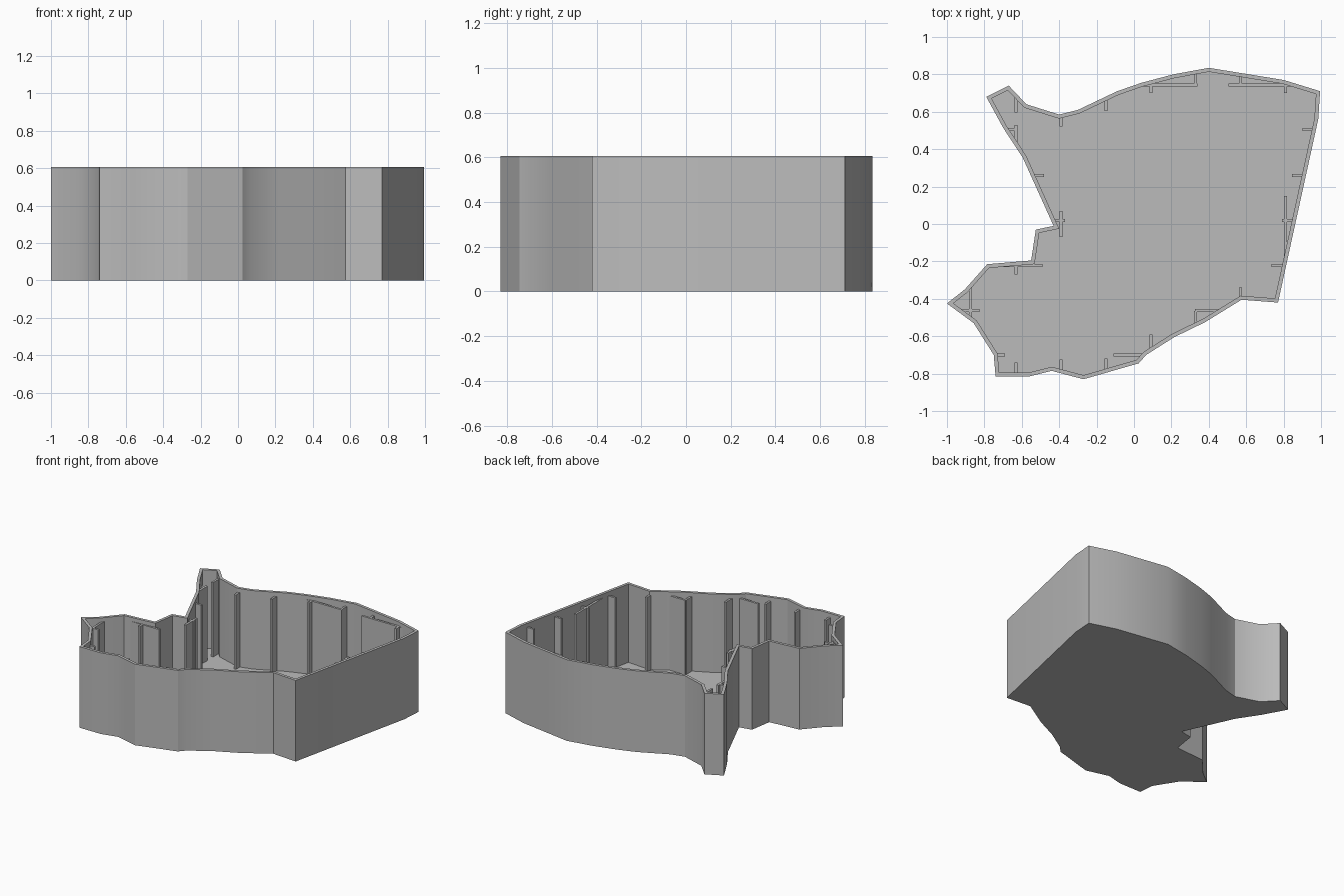
import bpy
import bmesh
from math import radians
from mathutils import Vector

cube = bpy.data.objects.get("Cube")
if cube:
    bpy.data.objects.remove(cube, do_unlink=True)

HEIGHT, WALL, FLOOR = 0.605, 0.021, 0.02
RIB_TOP, RIB_HALF = 0.575, 0.008

# Tray outline, clockwise seen from above
OUTLINE = [Vector(p) for p in (
    (-.79, .68), (-.67, .74), (-.575, .64), (-.4, .585), (-.3, .61),
    (-.09, .71), (.04, .755), (.21, .8), (.4, .835), (.8, .77),
    (.995, .71), (.985, .56), (.77, -.42), (.575, -.405), (.38, -.525),
    (.215, -.605), (.065, -.7), (.025, -.745), (-.27, -.83), (-.44, -.785),
    (-.56, -.815), (-.74, -.815), (-.75, -.7), (-.857, -.53), (-1, -.425),
    (-.905, -.35), (-.785, -.215), (-.55, -.195), (-.525, -.03),
    (-.43, -.01), (-.595, .355), (-.7, .515))]

grey = bpy.data.materials.new("plain grey")
GREY = (0.5, 0.5, 0.5, 1)
grey.diffuse_color = GREY
grey.use_nodes = True
grey.node_tree.nodes["Principled BSDF"].inputs["Base Color"].default_value = GREY


def inset(points, distance):
    """Move a clockwise outline inward with mitred corners."""
    result = []
    for i, p in enumerate(points):
        a = (p - points[i - 1]).normalized()
        b = (points[(i + 1) % len(points)] - p).normalized()
        na, nb = Vector((a.y, -a.x)), Vector((b.y, -b.x))
        result.append(p + (na + nb) * distance / (1 + na.dot(nb)))
    return result


def ring(bm, points, z):
    return [bm.verts.new((p.x, p.y, z)) for p in points]


def bridge(bm, low, high):
    for i in range(len(low)):
        bm.faces.new((low[i - 1], low[i], high[i], high[i - 1]))


def make_object(name, bm):
    bmesh.ops.recalc_face_normals(bm, faces=bm.faces)
    mesh = bpy.data.meshes.new(name)
    bm.to_mesh(mesh)
    bm.free()
    mesh.materials.append(grey)
    obj = bpy.data.objects.new(name, mesh)
    bpy.context.collection.objects.link(obj)
    return obj


def activate(obj):
    bpy.ops.object.select_all(action='DESELECT')
    obj.select_set(True)
    bpy.context.view_layer.objects.active = obj


# Open tray: outer wall, rim, inner wall and floor
bm = bmesh.new()
inner = inset(OUTLINE, WALL)
rings = [ring(bm, OUTLINE, 0), ring(bm, OUTLINE, HEIGHT),
         ring(bm, inner, HEIGHT), ring(bm, inner, FLOOR)]
for low, high in zip(rings, rings[1:]):
    bridge(bm, low, high)
bm.faces.new(rings[0])
bm.faces.new(rings[-1])
tray = make_object("tray", bm)
activate(tray)
bpy.ops.object.shade_smooth_by_angle(angle=radians(30))

# Ribs across x: (x, lowest y, highest y)
X_RIBS = (
    (-.63, .595, .8), (-.63, .36, .53), (-.39, .52, .7), (-.39, -.07, .07),
    (-.15, .605, .8), (.09, .7, .9), (.33, .735, .9), (.57, .735, .9),
    (.81, .7, .9), (.81, -.2, .15), (.57, -.5, -.34), (.33, -.7, -.465),
    (.09, -.8, -.59), (-.15, -.9, -.72), (-.39, -.9, -.725),
    (-.63, -.9, -.74), (-.63, -.27, -.1), (-.875, -.6, -.33))
# Ribs across y: (y, lowest x, highest x)
Y_RIBS = (
    (.743, 0, .34), (.743, .505, .87), (.505, .9, 1.1), (.26, .845, 1),
    (.02, .79, 1), (-.223, .735, .9), (.505, -.8, -.62), (.26, -.65, -.48),
    (.02, -.55, -.37), (-.223, -.9, -.49), (-.463, -1, -.825),
    (-.7, -.85, -.69), (-.7, -.11, .15), (-.463, .325, .6))


def add_box(bm, x0, x1, y0, y1):
    corners = [Vector(c) for c in ((x0, y0), (x1, y0), (x1, y1), (x0, y1))]
    low, high = ring(bm, corners, -0.1), ring(bm, corners, 1)
    bridge(bm, low, high)
    bm.faces.new(low)
    bm.faces.new(high)


bm = bmesh.new()
for x, low, high in X_RIBS:
    add_box(bm, x - RIB_HALF, x + RIB_HALF, low, high)
for y, low, high in Y_RIBS:
    add_box(bm, low, high, y - RIB_HALF, y + RIB_HALF)
ribs = make_object("wall_ribs", bm)

# Trim the ribs to the inside of the wall
bm = bmesh.new()
trim = inset(OUTLINE, WALL / 2)
low, high = ring(bm, trim, FLOOR / 2), ring(bm, trim, RIB_TOP)
bridge(bm, low, high)
bm.faces.new(low)
bm.faces.new(high)
cutter = make_object("rib_trimmer", bm)
cutter.hide_render = True

activate(ribs)
mod = ribs.modifiers.new("trim", 'BOOLEAN')
mod.operation = 'INTERSECT'
mod.solver = 'EXACT'
mod.use_self = True
mod.object = cutter
bpy.ops.object.modifier_apply(modifier=mod.name)
bpy.data.objects.remove(cutter, do_unlink=True)
